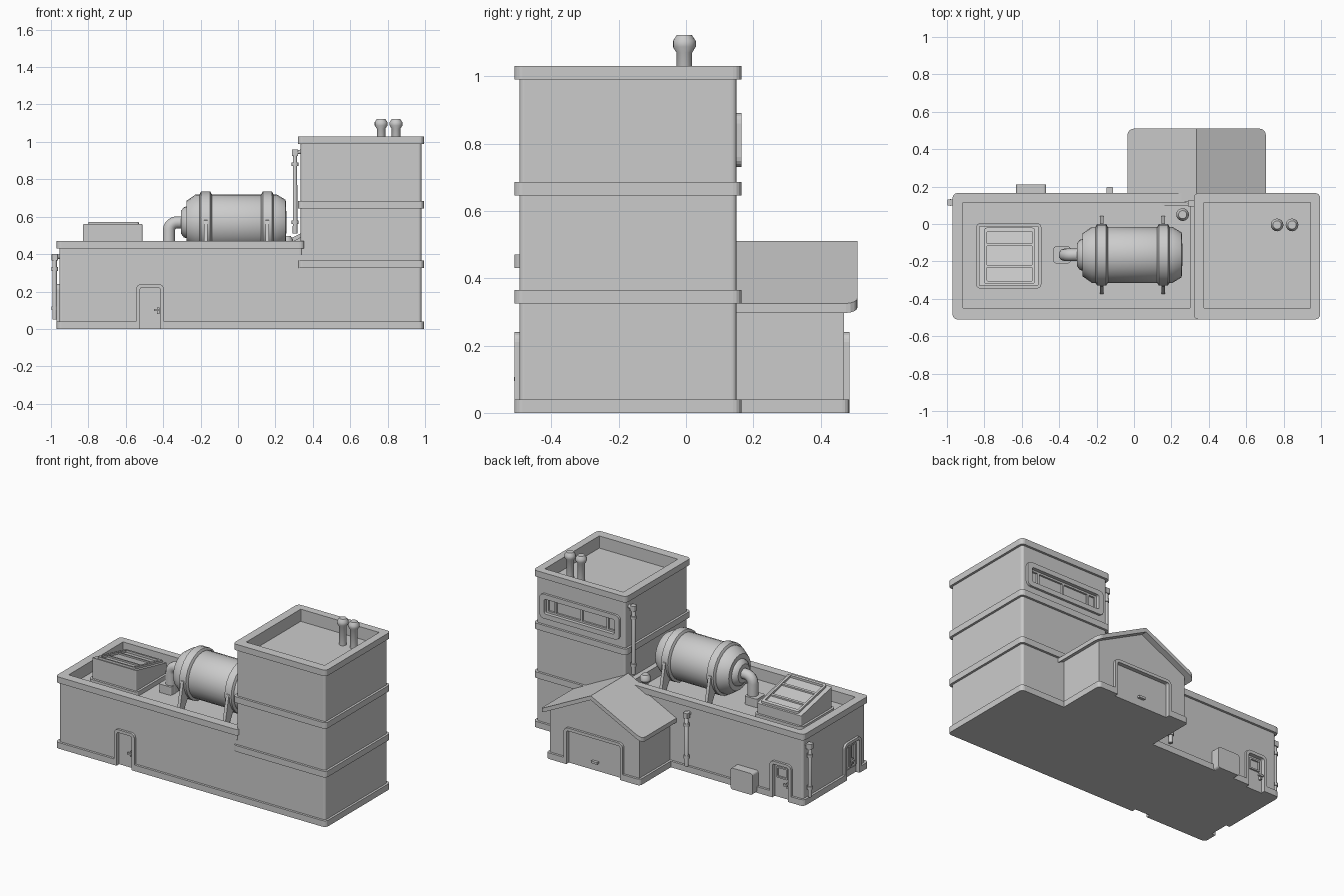
import bpy, bmesh
from math import pi, sin, cos, radians
from mathutils import Matrix, Vector

if "Cube" in bpy.data.objects:
    bpy.data.objects.remove(bpy.data.objects["Cube"])

I4 = Matrix.Identity(4)


def finish(name, bm, M=I4, smooth=False):
    bmesh.ops.recalc_face_normals(bm, faces=bm.faces)
    me = bpy.data.meshes.new(name)
    bm.to_mesh(me)
    bm.free()
    me.transform(M)
    ob = bpy.data.objects.new(name, me)
    bpy.context.collection.objects.link(ob)
    if smooth:
        bpy.ops.object.select_all(action='DESELECT')
        ob.select_set(True)
        bpy.context.view_layer.objects.active = ob
        bpy.ops.object.shade_smooth_by_angle(angle=radians(35))
    return ob


def arc(cx, cy, r, a0, a1, n=4):
    return [(cx + r * cos(radians(a0 + (a1 - a0) * i / n)),
             cy + r * sin(radians(a0 + (a1 - a0) * i / n))) for i in range(n + 1)]


def rect(x0, x1, y0, y1, r=0.0):
    if r == 0:
        return [(x0, y0), (x1, y0), (x1, y1), (x0, y1)]
    return (arc(x1 - r, y1 - r, r, 0, 90) + arc(x0 + r, y1 - r, r, 90, 180)
            + arc(x0 + r, y0 + r, r, 180, 270) + arc(x1 - r, y0 + r, r, 270, 360))


def arch(w, h, r):
    return [(-w, 0)] + arc(r - w, h - r, r, 180, 90) + arc(w - r, h - r, r, 90, 0) + [(w, 0)]


def prism(name, pts, lo, hi, M=I4, inner=None):
    """Extruded outline, or a closed ring if an inner outline is given."""
    bm = bmesh.new()
    z = lambda f, p: f(*p) if callable(f) else f
    loops = []
    for outline in [pts] + ([inner] if inner else []):
        b = [bm.verts.new((*p, z(lo, p))) for p in outline]
        t = [bm.verts.new((*p, z(hi, p))) for p in outline]
        loops.append((b, t))
    n = len(pts)
    for b, t in loops:
        for i in range(n):
            j = (i + 1) % n
            bm.faces.new((b[i], b[j], t[j], t[i]))
    if inner:
        for k in (0, 1):
            o, q = loops[0][k], loops[1][k]
            for i in range(n):
                j = (i + 1) % n
                bm.faces.new((o[i], o[j], q[j], q[i]))
    else:
        bm.faces.new(loops[0][0])
        bm.faces.new(loops[0][1])
    return finish(name, bm, M)


def lathe(name, prof, M, n=16):
    bm = bmesh.new()
    rings = [[bm.verts.new((r * cos(2 * pi * i / n), r * sin(2 * pi * i / n), h))
              for i in range(n)] for r, h in prof]
    for a, b in zip(rings, rings[1:]):
        for i in range(n):
            j = (i + 1) % n
            bm.faces.new((a[i], a[j], b[j], b[i]))
    bm.faces.new(rings[0])
    bm.faces.new(rings[-1])
    return finish(name, bm, M, True)


def tube(name, path, r):
    cu = bpy.data.curves.new(name, 'CURVE')
    cu.dimensions, cu.bevel_depth, cu.bevel_resolution, cu.use_fill_caps = '3D', r, 3, True
    sp = cu.splines.new('POLY')
    sp.points.add(len(path) - 1)
    for p, c in zip(sp.points, path):
        p.co = (*c, 1)
    ob = bpy.data.objects.new(name, cu)
    bpy.context.collection.objects.link(ob)
    bpy.ops.object.select_all(action='DESELECT')
    ob.select_set(True)
    bpy.context.view_layer.objects.active = ob
    bpy.ops.object.convert(target='MESH')
    bpy.ops.object.shade_smooth_by_angle(angle=radians(40))


def face(x, y, z, deg):
    """Wall plane: local x across, local y up, local z out of the wall (0 = front)."""
    return Matrix.Translation((x, y, z)) @ Matrix.Rotation(radians(deg), 4, 'Z') @ Matrix.Rotation(pi / 2, 4, 'X')


def cut(target, pts, lo, hi, M):
    c = prism("cutter", pts, lo, hi, M)
    m = target.modifiers.new("cut", 'BOOLEAN')
    m.operation, m.object, m.solver = 'DIFFERENCE', c, 'EXACT'
    bpy.context.view_layer.objects.active = target
    bpy.ops.object.modifier_apply(modifier=m.name)
    bpy.data.objects.remove(c)


at = lambda x, y, z=0: Matrix.Translation((x, y, z))

# Main masses: walls, plinths, parapets and bands
Y0, Y1 = -0.495, 0.15
low = prism("low_walls", rect(-.955, .5, Y0, Y1, .015), 0, .395)
tower = prism("tower_walls", rect(.335, .98, Y0, Y1, .015), 0, .95)
plinth = prism("plinth", rect(-.97, .995, -.51, .165, .025), 0, .04)
for nm, (a, b), (c, d), (e, f), floor, top in (
        ("low", (-.955, .345), (-.97, .355), (-.915, .30), .395, .47),
        ("tower", (.335, .98), (.32, .995), (.375, .945), .95, 1.03)):
    inner = rect(e, f, -.45, .115, .003)
    prism(nm + "_parapet", rect(a, b, Y0, Y1, .015), floor, top - .04, inner=inner)
    prism(nm + "_rim", rect(c, d, -.51, .165, .025), top - .04, top, inner=inner)
for z in (.325, .645):
    prism("tower_band", rect(.32, .995, -.51, .165, .025), z, z + .04)

# Garage annex with gable roof
GX = .335
slope = lambda x, y: .51 - .5 * abs(x - GX)
garage = prism("garage_walls", [(0.01, 0), (.66, 0), (.66, .325), (GX, .49), (0.01, .325)],
               -.47, -.10, face(0, 0, 0, 0))
gplinth = prism("garage_plinth", rect(-.005, .675, .1, .485, .02), 0, .04)
for s in (1, -1):
    half = [(GX, .12), (GX, .51)] + [(GX - s * (GX - x), y) for x, y in
                                    arc(.0, .475, .035, 90, 180)] + [(GX - s * .37, .12)]
    prism("garage_roof", half, lambda x, y: slope(x, y) - .028, slope)


# Doors: recessed leaf, proud arched frame, handle, optional glazing
def door(name, M, w, h, targets, panes=(), handle=.035):
    hole = [(-w + .02, -.01), (w - .02, -.01), (w - .02, h - .02), (-w + .02, h - .02)]
    for t in targets:
        cut(t, hole, -.012, .05, M)
    prism(name + "_frame", arch(w, h, .03) + arch(w - .02, h - .02, .012)[::-1], -.012, .015, M)
    for a, b, c, d in panes:
        prism(name + "_window", rect(a, b, c, d, .006), -.013, -.002, M,
              rect(a + .01, b - .01, c + .01, d - .01, .003))
    prism(name + "_handle", rect(handle - .015, handle + .015, .095, .107), .004, .016, M)
    prism(name + "_handle_plate", rect(handle + .002, handle + .014, .08, .115), -.013, .006, M)


door("front_door", face(-.47, Y0, 0, 0), .075, .24, (low, plinth))
door("back_door", face(-.80, Y1, 0, 180), .078, .24, (low, plinth), [(-.04, .04, .13, .205)])
door("side_door", face(-.955, -.35, 0, -90), .085, .24, (low, plinth),
     [(-.055, -.003, .05, .205), (.003, .055, .05, .205)], 0)
MG = face(GX, .47, 0, 180)
for t in (garage, gplinth):
    cut(t, rect(-.195, .195, -.01, .22), -.012, .05, MG)
prism("garage_door_frame", arch(.215, .24, .03) + arch(.195, .22, .012)[::-1], -.012, .015, MG)
prism("garage_door_handle", rect(-.022, .022, .05, .064), -.013, .006, MG)

# Tower window band
MW = face(.66, Y1, .81, 180)
cut(tower, rect(-.255, .255, -.048, .048), -.02, .03, MW)
prism("window_frame", rect(-.29, .29, -.08, .08, .03), -.005, .015, MW, rect(-.255, .255, -.048, .048, .012))
prism("window_sash", rect(-.256, .256, -.049, .049, .005), -.021, -.008, MW,
      rect(-.24, .24, -.036, .036, .003))
for u in (-.19, 0, .19):
    prism("window_bar", rect(u - .007, u + .007, -.04, .04), -.021, -.008, MW)

# Utility box against the back wall
prism("utility_box", rect(-.63, -.47, 0, .14, .015), 0, .06, face(0, Y1, 0, 0) @ Matrix.Scale(-1, 4, (0, 0, 1)))


# Downpipes: (pipe x, y), direction to wall, bottom, top
for x, y, dx, dy, z0, z1 in ((-.98, .115, 1, 0, .05, .40), (-.13, .18, 0, -1, .05, .40),
                             (.305, .11, 1, 0, .51, .96)):
    tube("downpipe", [(x + dx * .04, y + dy * .04, z1 - .014), (x + dx * .012, y + dy * .012, z1 - .014),
                      (x, y, z1 - .026), (x, y, z0)], .013)
    for z in (z0 + .05, z1 - .09):
        lathe("pipe_collar", [(.018, 0), (.018, .02)], at(x, y, z), 12)
    prism("pipe_head", rect(x - .017, x + .017, y - .017, y + .017, .005), z1 - .035, z1)

# Roof vents
for x in (.765, .845):
    lathe("tower_vent", [(.023, .94), (.023, 1.07), (.034, 1.087), (.034, 1.105), (.022, 1.123)], at(x, -.005))
lathe("low_vent", [(.02, .39), (.02, .445), (.034, .46), (.034, .478), (.022, .497)], at(.26, .05))

# Sloped skylight
sky = lambda x, y: .56 - .22 * (y + .33)
up = lambda h: (lambda x, y: sky(x, y) + h)
prism("skylight_curb", rect(-.845, -.495, -.345, .005, .025), .39, .425)
prism("skylight_body", rect(-.83, -.51, -.33, -.01, .008), .39, sky)
prism("skylight_frame", rect(-.80, -.53, -.32, -.02, .012), up(-.005), up(.014),
      inner=rect(-.785, -.545, -.305, -.04, .004))
for y in (-.225, -.11):
    prism("skylight_bar", rect(-.79, -.54, y - .007, y + .007), up(-.005), up(.01))

# Storage tank: body, straps, legs and outlet pipe
TY, TZ = -.165, .57
MT = at(0, TY, TZ) @ Matrix.Rotation(pi / 2, 4, 'Y')
lathe("tank_body", [(.06, -.305), (.08, -.29), (.085, -.275), (.115, -.275), (.15, -.225), (.15, .205),
                    (.12, .255), (.06, .258)], MT, 24)
for x in (-.173, .157):
    lathe("tank_strap", [(.148, x - .034), (.165, x - .024), (.165, x + .024), (.148, x + .034)], MT, 24)
    for s in (1, -1):
        M = Matrix(((0, 0, 1, x), (1, 0, 0, TY), (0, 1, 0, 0), (0, 0, 0, 1)))
        prism("tank_leg", [(s * a, b) for a, b in ((.13, .60), (.168, .58), (.21, .39), (.165, .39), (.10, .49))],
              -.01, .01, M)
tube("outlet_pipe", [(-.27, TY, TZ)] + [(px, TY, pz) for px, pz in arc(-.325, TZ - .045, .045, 90, 180, 5)]
     + [(-.37, TY, .39)], .034)
prism("outlet_base", rect(-.43, -.34, -.21, -.12, .012), .39, .45)
